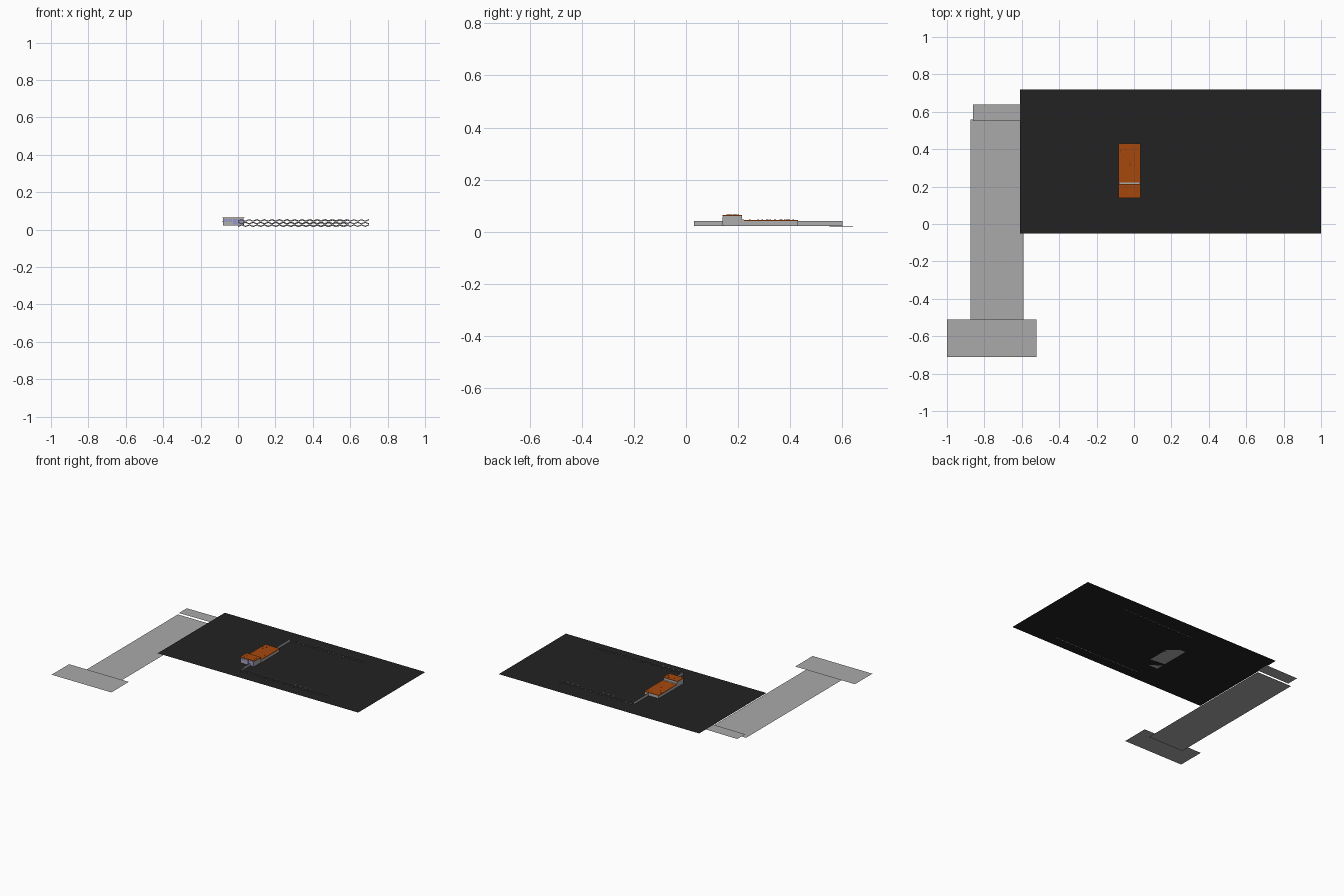
import bpy, bmesh, random

if "Cube" in bpy.data.objects:
    bpy.data.objects.remove(bpy.data.objects["Cube"])

random.seed(3)


def material(name, rgb):
    m = bpy.data.materials.new(name)
    m.diffuse_color = (*rgb, 1)
    m.use_nodes = True
    m.node_tree.nodes["Principled BSDF"].inputs["Base Color"].default_value = m.diffuse_color
    return m


ASPHALT = material("black ground", (0.016, 0.016, 0.016))
GREY = material("road grey", (0.40, 0.40, 0.40))
WALL = material("wall grey", (0.42, 0.42, 0.43))
GLASS = material("lilac glass", (0.30, 0.30, 0.60))
ROOF = material("orange roof", (0.38, 0.065, 0.004))
ROOF_DARK = material("dark orange tile", (0.20, 0.03, 0.003))
WIRE = material("fence wire", (0.42, 0.42, 0.42))


def mesh_object(name, verts, faces, mat):
    me = bpy.data.meshes.new(name)
    me.from_pydata(verts, [], faces)
    me.materials.append(mat)
    ob = bpy.data.objects.new(name, me)
    bpy.context.collection.objects.link(ob)
    return ob


def sheet(name, x0, x1, y0, y1, z, mat, tilt=0.0):
    """Flat horizontal sheet, optionally rising towards +x."""
    return mesh_object(name, [(x0, y0, z), (x1, y0, z + tilt), (x1, y1, z + tilt), (x0, y1, z)],
                       [(0, 1, 2, 3)], mat)


def box(name, x0, x1, y0, y1, z0, z1, mat):
    bm = bmesh.new()
    bmesh.ops.create_cube(bm, size=1)
    for v in bm.verts:
        v.co = ((x0 + x1) / 2 + v.co.x * (x1 - x0),
                (y0 + y1) / 2 + v.co.y * (y1 - y0),
                (z0 + z1) / 2 + v.co.z * (z1 - z0))
    me = bpy.data.meshes.new(name)
    bm.to_mesh(me)
    bm.free()
    me.materials.append(mat)
    ob = bpy.data.objects.new(name, me)
    bpy.context.collection.objects.link(ob)
    return ob


def wire_fence(name, x0, x1, y):
    """Flat fence of three stacked zigzag ribbons."""
    verts, faces = [], []
    n = round((x1 - x0) / 0.02)
    for row, zc in enumerate((0.021, 0.035, 0.049)):
        base = len(verts)
        for i in range(n + 1):
            x = x0 + (x1 - x0) * i / n
            z = zc + (0.004 if (i + row) % 2 else -0.004)
            verts += [(x, y, z - 0.003), (x, y, z + 0.003)]
        for i in range(n):
            a = base + 2 * i
            faces.append((a, a + 2, a + 3, a + 1))
    return mesh_object(name, verts, faces, WIRE)


# Ground and roads
G = 0.022
sheet("ground", -0.61, 1.0, -0.05, 0.72, G, ASPHALT)
sheet("long_road", -0.875, -0.59, -0.55, 0.56, 0.0, GREY)
sheet("road_end", -1.0, -0.52, -0.71, -0.51, 0.014, GREY)
sheet("road_link", -0.86, -0.60, 0.55, 0.64, 0.018, GREY, 0.002)

# Fences on both long sides, low wall joining them
wire_fence("fence_front", 0.0, 0.70, 0.03)
wire_fence("fence_back", 0.0, 0.59, 0.60)
mesh_object("low_wall", [(0, 0.03, G), (0, 0.60, G), (0, 0.60, 0.042), (0, 0.03, 0.042)],
            [(0, 1, 2, 3)], WALL)

# Building: tall front block and long low rear block
box("front_block", -0.08, 0.03, 0.142, 0.215, G, 0.061, WALL)
box("front_roof", -0.082, 0.035, 0.14, 0.215, 0.061, 0.065, ROOF)
box("roof_divider", -0.08, 0.033, 0.215, 0.222, G, 0.047, WALL)
box("rear_block", -0.08, 0.033, 0.222, 0.428, G, 0.042, WALL)
box("rear_roof", -0.082, 0.035, 0.222, 0.43, 0.042, 0.046, ROOF)

# Lilac glass on the front and side of the tall block
for i in range(5):
    x = -0.026 + i * 0.0112
    box(f"front_glass_{i}", x, x + 0.0095, 0.140, 0.142, 0.026, 0.058, GLASS)
for i in range(4):
    x = -0.076 + i * 0.012
    box(f"front_window_{i}", x, x + 0.009, 0.140, 0.142, 0.042, 0.056, GLASS)

# Scattered dark tiles on the roofs
for i in range(30):
    front = i < 12
    x = -0.075 + 0.013 * random.randint(0, 7)
    y = random.uniform(0.147, 0.205) if front else random.uniform(0.235, 0.415)
    z = 0.065 if front else 0.046
    box(f"roof_tile_{i}", x, x + 0.003, y, y + 0.006, z, z + 0.0006, ROOF_DARK)
